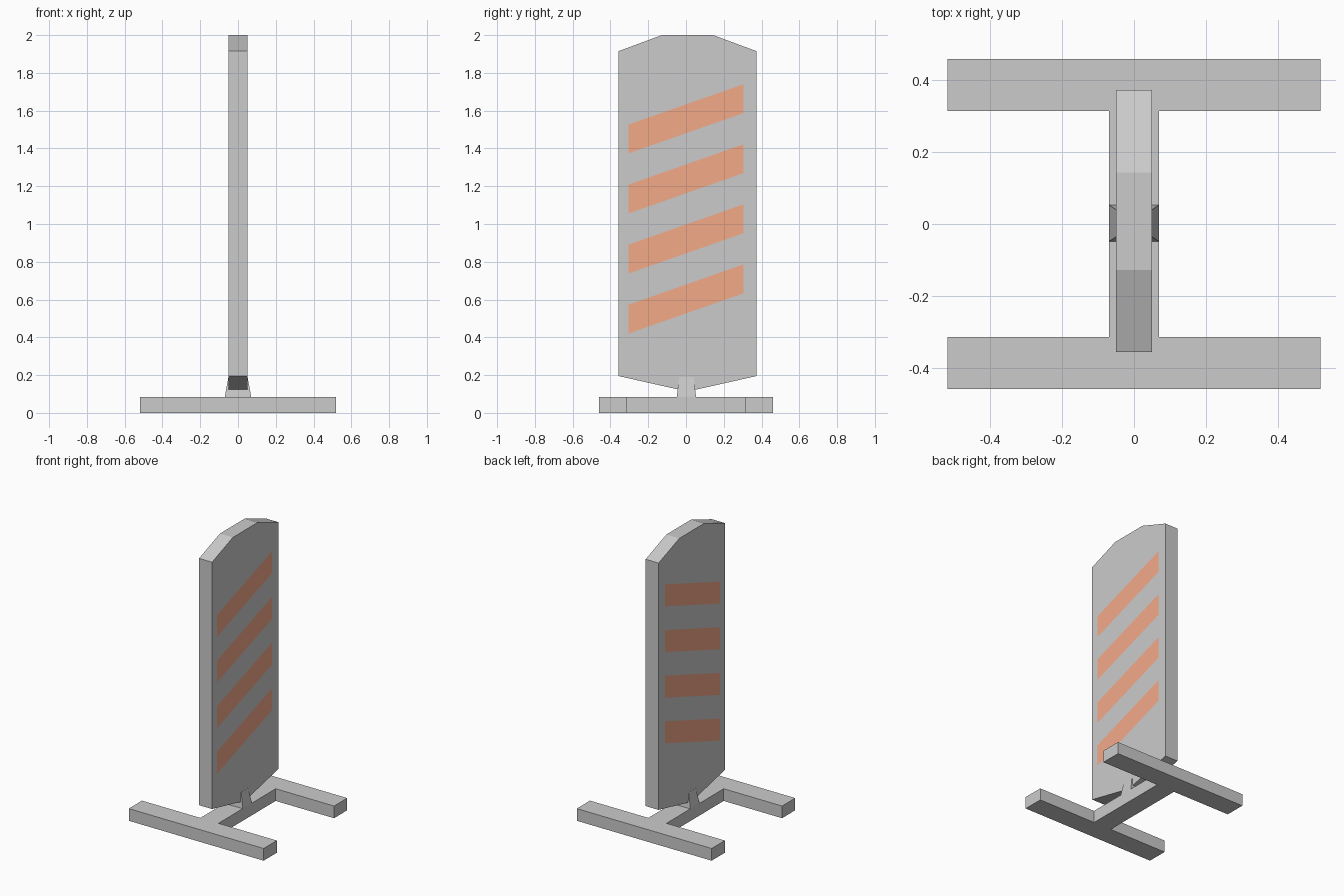
import bpy, bmesh
from mathutils import Vector

if "Cube" in bpy.data.objects:
    bpy.data.objects.remove(bpy.data.objects["Cube"])


def make_object(name, bm, material=None):
    bmesh.ops.recalc_face_normals(bm, faces=bm.faces)
    mesh = bpy.data.meshes.new(name)
    bm.to_mesh(mesh)
    bm.free()
    obj = bpy.data.objects.new(name, mesh)
    bpy.context.collection.objects.link(obj)
    if material:
        mesh.materials.append(material)
    return obj


def prism(name, outline, direction):
    """Extrude a closed 3D outline along a direction."""
    bm = bmesh.new()
    face = bm.faces.new([bm.verts.new(p) for p in outline])
    ext = bmesh.ops.extrude_face_region(bm, geom=[face])
    verts = [e for e in ext["geom"] if isinstance(e, bmesh.types.BMVert)]
    bmesh.ops.translate(bm, verts=verts, vec=Vector(direction))
    return make_object(name, bm)


# H-shaped floor stand: one quarter outline mirrored into a full H
BAR_X, BAR_Y, RAIL_X, INNER_Y, BASE_H = 0.52, 0.46, 0.07, 0.315, 0.085
right = [(BAR_X, -BAR_Y), (BAR_X, -INNER_Y), (RAIL_X, -INNER_Y),
         (RAIL_X, INNER_Y), (BAR_X, INNER_Y), (BAR_X, BAR_Y)]
outline = right + [(-x, y) for x, y in reversed(right)]
prism("floor_stand", [(x, y, 0) for x, y in outline], (0, 0, BASE_H))

# Sign panel: clipped top corners and tapered bottom
PANEL_X, PANEL_Y = 0.05, 0.008
half = [(0.04, 0.122), (0.365, 0.195), (0.365, 1.915), (0.136, 2.0)]
profile = half + [(-y, z) for y, z in reversed(half)]
prism("sign_panel", [(-PANEL_X, y + PANEL_Y, z) for y, z in profile],
      (2 * PANEL_X, 0, 0))

# Tapered bracket holding the panel on the stand
bm = bmesh.new()
bmesh.ops.create_cube(bm, size=2)
for v in bm.verts:
    sx, sy = (0.07, 0.051) if v.co.z < 0 else (0.0505, 0.038)
    v.co = (v.co.x * sx, v.co.y * sy + 0.002, BASE_H if v.co.z < 0 else 0.19)
make_object("panel_bracket", bm)

# Slanted warning stripes on both faces of the panel
orange = bpy.data.materials.new("orange_stripe")
orange.diffuse_color = (0.9, 0.4, 0.25, 1)
orange.use_nodes = True
orange.node_tree.nodes["Principled BSDF"].inputs["Base Color"].default_value = orange.diffuse_color
STRIPE_Y, RISE, WIDTH = 0.304, 0.213, 0.153
for side, x in (("right", PANEL_X + 0.001), ("left", -PANEL_X - 0.001)):
    for i in range(4):
        z = 0.42 + i * 0.318
        pts = [(x, -STRIPE_Y, z), (x, STRIPE_Y, z + RISE),
               (x, STRIPE_Y, z + RISE + WIDTH), (x, -STRIPE_Y, z + WIDTH)]
        if x < 0:
            pts.reverse()
        mesh = bpy.data.meshes.new("stripe")
        mesh.from_pydata(pts, [], [(0, 1, 2, 3)])
        mesh.materials.append(orange)
        stripe = bpy.data.objects.new(f"{side}_stripe_{i + 1}", mesh)
        bpy.context.collection.objects.link(stripe)
